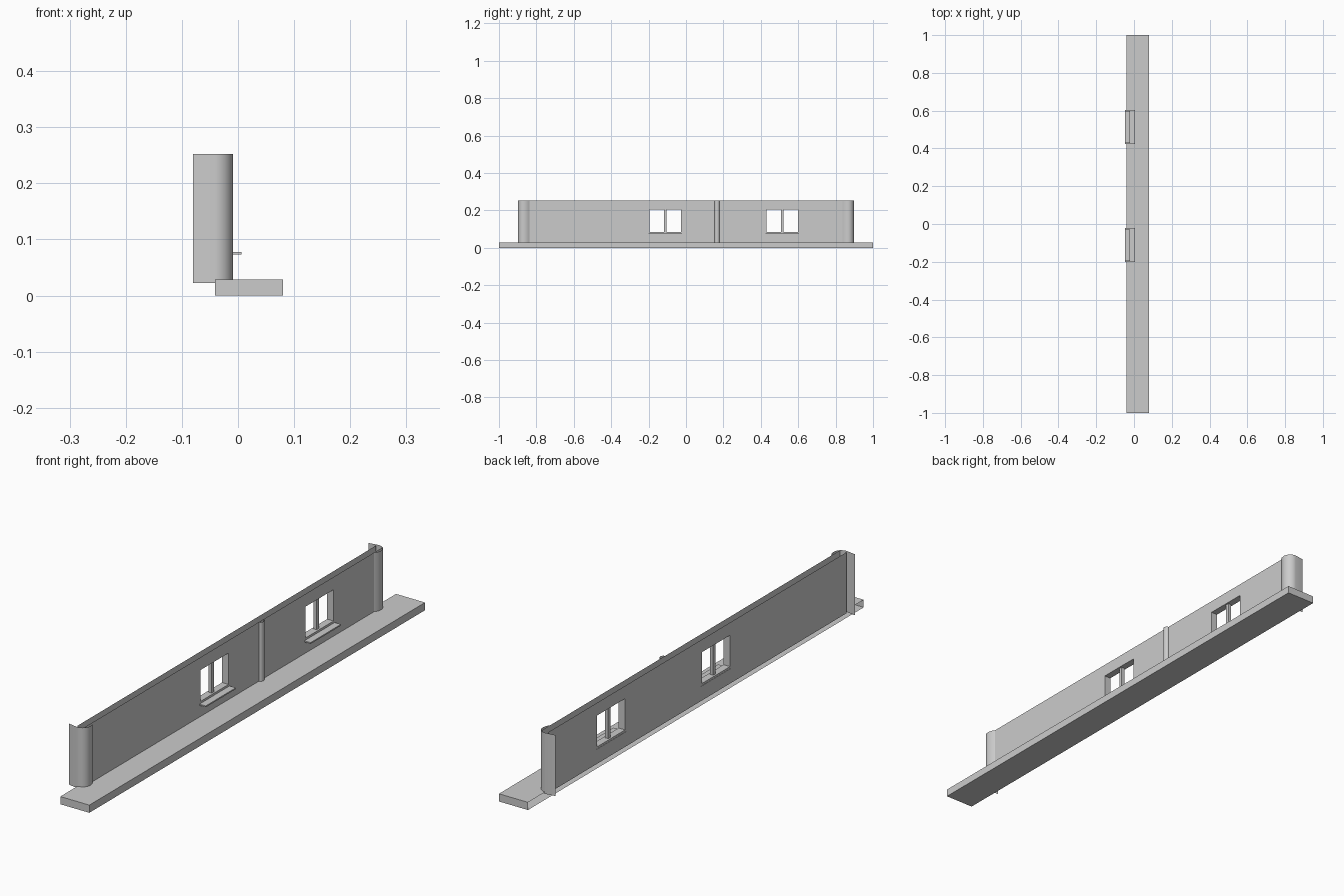
import bpy, bmesh, math

if "Cube" in bpy.data.objects:
    bpy.data.objects.remove(bpy.data.objects["Cube"])

Z0, Z1 = 0.022, 0.252            # wall bottom and top
XF, XB = -0.02, -0.047           # front and back wall skins
WINDOWS = [(-0.195, -0.028), (0.43, 0.598)]
WZ = (0.086, 0.204)


def finish(name, bm, smooth=False):
    bmesh.ops.remove_doubles(bm, verts=bm.verts, dist=1e-5)
    me = bpy.data.meshes.new(name)
    bm.to_mesh(me)
    bm.free()
    ob = bpy.data.objects.new(name, me)
    bpy.context.collection.objects.link(ob)
    if smooth:
        bpy.ops.object.select_all(action='DESELECT')
        ob.select_set(True)
        bpy.context.view_layer.objects.active = ob
        bpy.ops.object.shade_smooth_by_angle(angle=math.radians(40))
    return ob


def quad(bm, pts):
    return bm.faces.new([bm.verts.new(p) for p in pts])


def box(name, x, y, z, open_back=False):
    bm = bmesh.new()
    bmesh.ops.create_cube(bm, size=1)
    for v in bm.verts:
        v.co = [r[0] if c < 0 else r[1] for c, r in zip(v.co, (x, y, z))]
    bm.normal_update()
    if open_back:
        back = [f for f in bm.faces if f.normal.x < -0.9]
        bmesh.ops.delete(bm, geom=back, context='FACES_ONLY')
    return finish(name, bm)


def strip(name, profile):
    # vertical open sheet following an (x, y) profile
    bm = bmesh.new()
    for (xa, ya), (xb, yb) in zip(profile, profile[1:]):
        quad(bm, [(xa, ya, Z0), (xb, yb, Z0), (xb, yb, Z1), (xa, ya, Z1)])
    return finish(name, bm, True)


# pavement slab
box("pavement", (-0.041, 0.08), (-1, 1), (0, 0.029), open_back=True)

# two wall skins with window openings, joined by reveals
bm = bmesh.new()
ys = [-0.89] + [y for w in WINDOWS for y in w] + [0.89]
zs = [Z0, *WZ, Z1]
for x in (XF, XB):
    for i in range(len(ys) - 1):
        for j in range(3):
            if i % 2 == 1 and j == 1:
                continue
            p = [(x, ys[i], zs[j]), (x, ys[i + 1], zs[j]),
                 (x, ys[i + 1], zs[j + 1]), (x, ys[i], zs[j + 1])]
            quad(bm, p if x == XF else p[::-1])
for a, b in WINDOWS:
    ring = [(a, WZ[0]), (b, WZ[0]), (b, WZ[1]), (a, WZ[1])]
    for k in range(4):
        (y1, z1), (y2, z2) = ring[k], ring[(k + 1) % 4]
        quad(bm, [(XF, y1, z1), (XB, y1, z1), (XB, y2, z2), (XF, y2, z2)])
finish("wall", bm)

# window mullions and sills
for n, (a, b) in enumerate(WINDOWS):
    m = (a + b) / 2
    box(f"mullion_{n}", (-0.04, -0.027), (m - 0.007, m + 0.007), WZ)
    box(f"sill_{n}", (-0.048, 0.006), (a - 0.006, b + 0.006), (0.073, 0.078))

# rounded corner pilasters, open at the back
for name, s in (("near_corner", -1), ("far_corner", 1)):
    arc = [(-0.041 + 0.032 * math.sin(t), 0.866 + 0.032 * math.cos(t))
           for t in (math.pi / 2 * k / 8 for k in range(9))]
    prof = [(-0.08, 0.892)] + arc + [(-0.012, 0.85), (XF, 0.838)]
    strip(name, [(x, y * s) for x, y in prof])

# half-round pipe in the middle of the wall
strip("middle_pipe", [(XF + 0.011 * math.sin(t), 0.166 - 0.013 * math.cos(t))
                      for t in (math.pi * k / 8 for k in range(9))])
